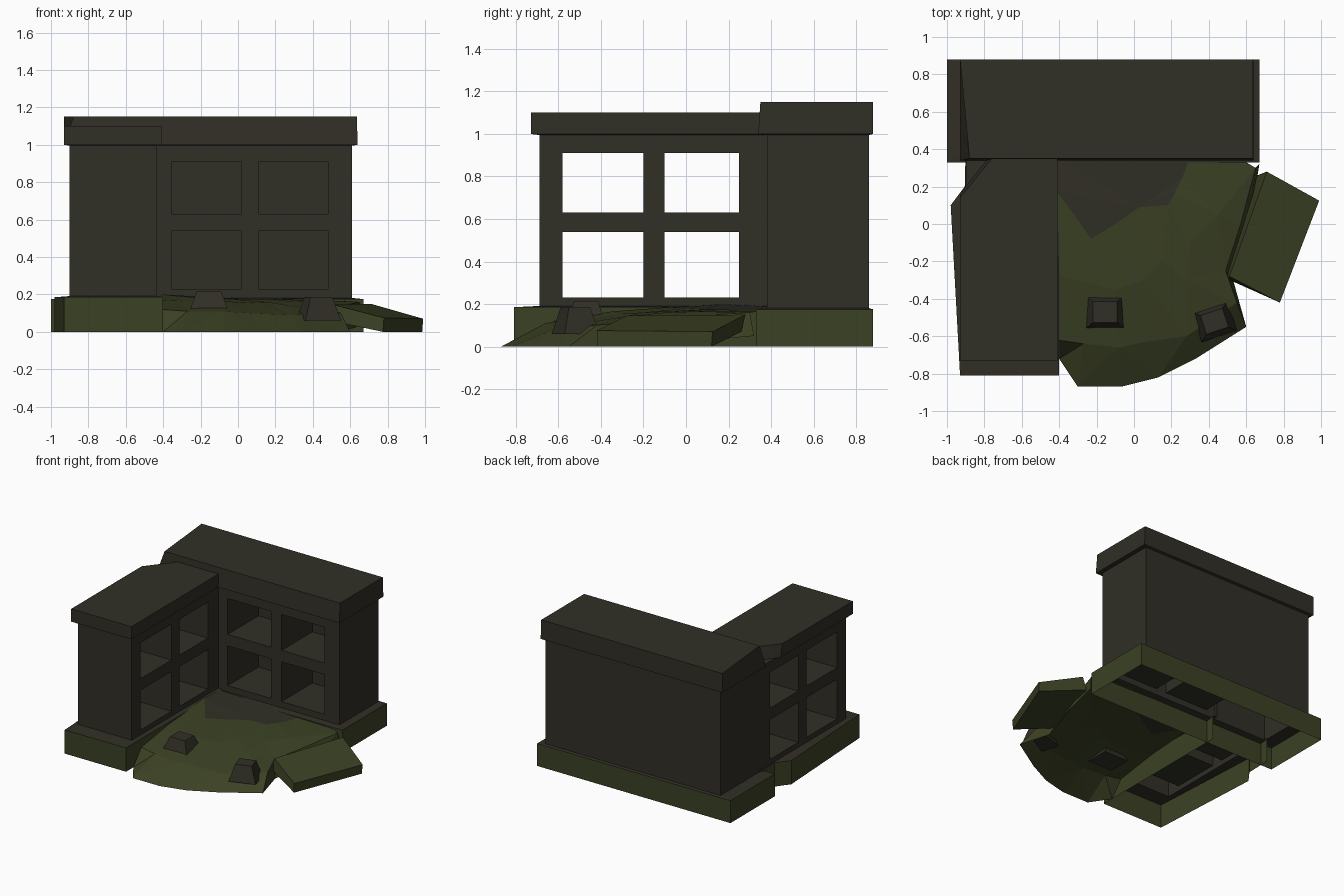
import bpy, bmesh, math
from mathutils import Matrix, Vector

if "Cube" in bpy.data.objects:
    bpy.data.objects.remove(bpy.data.objects["Cube"])


def material(name, rgb):
    m = bpy.data.materials.new(name)
    m.diffuse_color = (*rgb, 1)
    m.use_nodes = True
    m.node_tree.nodes["Principled BSDF"].inputs["Base Color"].default_value = m.diffuse_color
    return m


STONE = material("dark_stone", (0.030, 0.028, 0.019))
MOSS = material("mossy_ground", (0.043, 0.052, 0.017))


def finish(name, bm, mats):
    bmesh.ops.recalc_face_normals(bm, faces=bm.faces)
    me = bpy.data.meshes.new(name)
    bm.to_mesh(me)
    bm.free()
    for m in mats:
        me.materials.append(m)
    ob = bpy.data.objects.new(name, me)
    bpy.context.collection.objects.link(ob)
    return ob


def loft(name, rings, mats):
    """Closed solid through stacked (outline, z) rings."""
    bm = bmesh.new()
    loops = [[bm.verts.new((x, y, z)) for x, y in pts] for pts, z in rings]
    n = len(loops[0])
    for a, b in zip(loops, loops[1:]):
        for i in range(n):
            j = (i + 1) % n
            bm.faces.new((a[i], a[j], b[j], b[i]))
    bm.faces.new(loops[0][::-1])
    bm.faces.new(loops[-1])
    return finish(name, bm, mats)


def box(name, lo, hi):
    rect = [(lo[0], lo[1]), (hi[0], lo[1]), (hi[0], hi[1]), (lo[0], hi[1])]
    return loft(name, [(rect, lo[2]), (rect, hi[2])], [])


def wing(name, base, wall, roof, roof_top, z_base, z_roof, cuts, hidden_y=None):
    """Plinth, wall and roof slab in one shell, open below, with window holes."""
    ob = loft(name, [(base, 0), (base, z_base), (wall, z_base + 0.006), (wall, 0.995),
                     (roof, 1.0), (roof_top, z_roof)], [])
    for k, (lo, hi) in enumerate(cuts):
        c = box("window_cutter", lo, hi)
        c.hide_render = True
        mod = ob.modifiers.new("window", 'BOOLEAN')
        mod.operation, mod.solver, mod.object = 'DIFFERENCE', 'EXACT', c
        bpy.context.view_layer.objects.active = ob
        bpy.ops.object.modifier_apply(modifier=mod.name)
        bpy.data.objects.remove(c)
    me = ob.data
    me.materials.clear()
    me.materials.append(STONE)
    me.materials.append(MOSS)
    bm = bmesh.new()
    bm.from_mesh(me)
    drop = []
    for f in bm.faces:
        c = f.calc_center_median()
        # mossy plinth sides, stone everywhere else
        f.material_index = 1 if c.z < 0.16 and abs(f.normal.z) < 0.5 else 0
        if c.z < 0.001 or (hidden_y and all(abs(v.co.y - hidden_y) < 1e-3 for v in f.verts)):
            drop.append(f)
    bmesh.ops.delete(bm, geom=drop, context='FACES')
    bm.to_mesh(me)
    bm.free()


Z_ROWS = [(0.23, 0.54), (0.63, 0.91)]

# back wing: recessed windows facing front
wing("back_wing",
     [(-1, .33), (.67, .33), (.67, .88), (-1, .88)],
     [(-.9, .38), (.61, .38), (.61, .86), (-.9, .86)],
     [(-.93, .34), (.64, .34), (.64, .88), (-.93, .88)],
     [(-.88, .35), (.635, .35), (.635, .88), (-.93, .88)],
     0.175, 1.15,
     [((x0, .2, z0), (x1, .76, z1)) for x0, x1 in [(-.355, .02), (.11, .48)] for z0, z1 in Z_ROWS])

# left wing: window openings right through
wing("left_wing",
     [(-.93, -.81), (-.4, -.81), (-.4, .4), (-.9, .4), (-.905, .2), (-.98, .1)],
     [(-.9, -.69), (-.435, -.69), (-.435, .4), (-.895, .4), (-.9, .2), (-.9, .1)],
     [(-.93, -.73), (-.41, -.73), (-.41, .4), (-.74, .4), (-.9, .2), (-.93, .16)],
     [(-.93, -.73), (-.41, -.73), (-.41, .4), (-.72, .4), (-.89, .19), (-.93, .14)],
     0.185, 1.10,
     [((-1.2, y0, z0), (-.2, y1, z1)) for y0, y1 in [(-.58, -.2), (-.1, .25)] for z0, z1 in Z_ROWS],
     hidden_y=.4)

# earth mound: strips from outer rim up to the floor edge
rows = [
    [(-.40, -.72, 0), (-.3, -.87, 0), (-.07, -.87, 0), (.13, -.82, 0), (.33, -.72, 0),
     (.6, -.55, 0), (.53, -.3, 0), (.62, 0, .02), (.67, .32, .05)],
    [(-.41, -.62, .12), (-.27, -.64, .11), (-.08, -.66, .11), (.06, -.63, .10), (.28, -.6, .09),
     (.55, -.42, .10), (.49, -.25, .12), (.57, 0, .14), (.65, .3, .16)],
    [(-.41, -.28, .17), (-.3, -.3, .165), (-.1, -.35, .165), (.05, -.3, .155), (.15, -.2, .16),
     (.28, -.3, .14), (.3, -.1, .16), (.45, .05, .165), (.55, .36, .165)],
    [(-.41, .17, .2), (-.32, .05, .19), (-.23, -.08, .185), (-.1, 0, .18), (.03, .09, .175),
     (.18, .1, .175), (.22, .17, .175), (.26, .25, .17), (.3, .36, .17)]]
bm = bmesh.new()
grid = [[bm.verts.new(p) for p in r] for r in rows]
for a, b in zip(grid, grid[1:]):
    for i in range(len(a) - 1):
        bm.faces.new((a[i], a[i + 1], b[i + 1], b[i]))
bmesh.ops.triangulate(bm, faces=bm.faces)
finish("earth_mound", bm, [MOSS])

# bare stone floor in the inner corner
bm = bmesh.new()
bm.faces.new([bm.verts.new(p) for p in rows[3] + [(-.41, .36, .19)]])
bmesh.ops.triangulate(bm, faces=bm.faces)
finish("corner_floor", bm, [STONE])


def rock(name, x, y, z, w, d, h, turn):
    def ring(s):
        m = Matrix.Rotation(turn, 2)
        return [tuple(m @ Vector((sx * w * s / 2, sy * d * s / 2)) + Vector((x, y)))
                for sx, sy in [(-1, -1), (1, -1), (1, 1), (-1, 1)]]
    loft(name, [(ring(1), z), (ring(.62), z + h)], [STONE])


rock("rubble_left", -.155, -.47, .11, .21, .18, .105, 0)
rock("rubble_right", .43, -.52, .06, .2, .17, .125, math.radians(18))

# fallen slab leaning on the mound
top = [(.71, .28, .15), (.99, .125, .07), (.78, -.42, .075), (.51, -.28, .145)]
bot = [(.66, .26, .07), (.985, .12, .0), (.775, -.415, .0), (.49, -.29, .06)]
bm = bmesh.new()
t = [bm.verts.new(p) for p in top]
b = [bm.verts.new(p) for p in bot]
bm.faces.new(t)
bm.faces.new(b[::-1])
for i in range(4):
    j = (i + 1) % 4
    bm.faces.new((t[i], t[j], b[j], b[i]))
finish("fallen_slab", bm, [MOSS])
